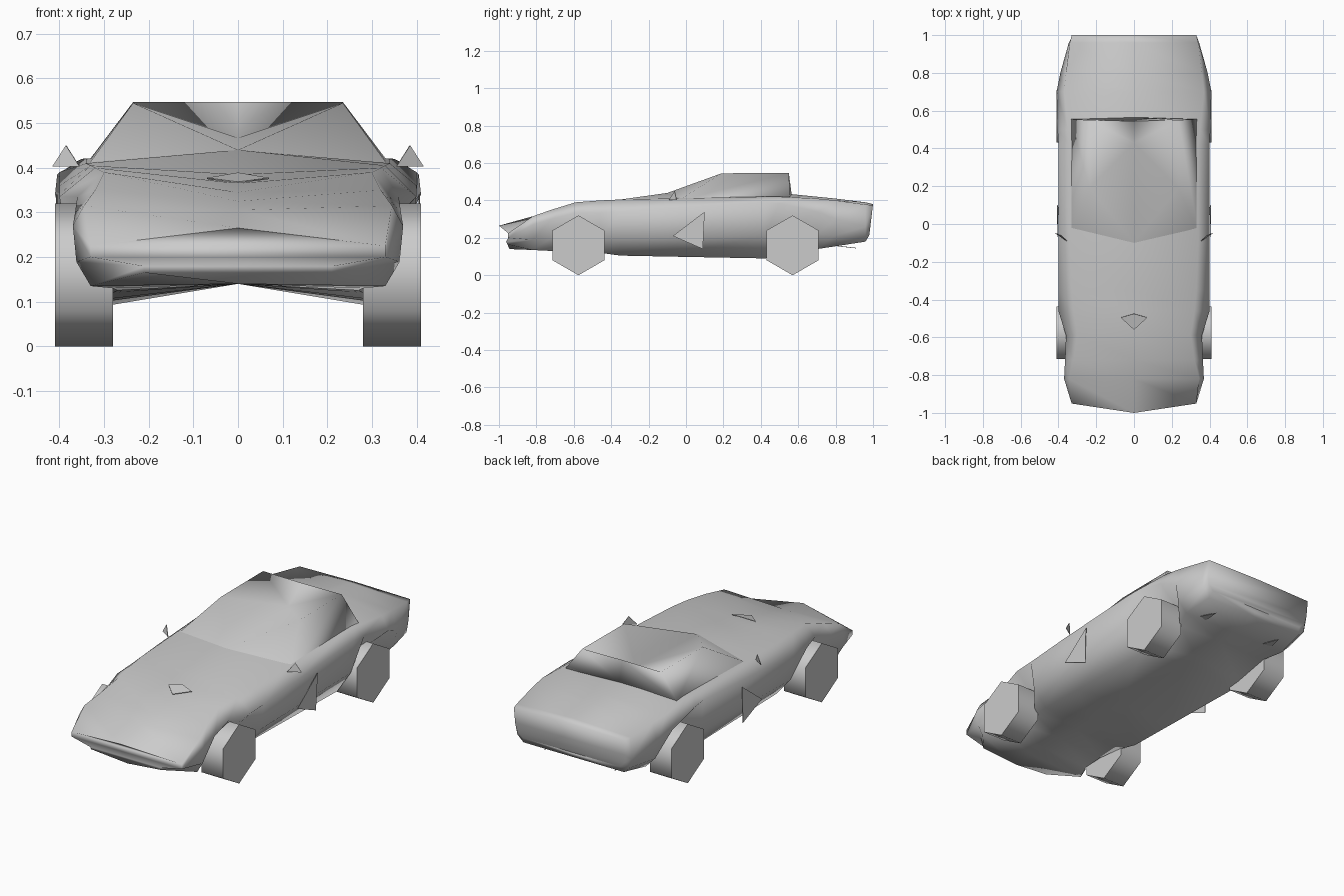
import bpy, bmesh, math
from mathutils import Matrix, Vector

default_cube = bpy.data.objects.get("Cube")
if default_cube:
    bpy.data.objects.remove(default_cube, do_unlink=True)

# Single paint colour
paint = bpy.data.materials.new("light grey paint")
paint.use_nodes = True
grey = (0.6, 0.6, 0.6, 1)
paint.diffuse_color = grey
paint.node_tree.nodes["Principled BSDF"].inputs["Base Color"].default_value = grey


def finish(name, bm, sharp_angle):
    """Turn a bmesh into a smooth shaded object with sharp edges above an angle."""
    bmesh.ops.remove_doubles(bm, verts=bm.verts, dist=0.0005)
    bmesh.ops.recalc_face_normals(bm, faces=bm.faces)
    for face in bm.faces:
        face.smooth = True
    for edge in bm.edges:
        edge.smooth = edge.calc_face_angle(math.pi) < math.radians(sharp_angle)
    mesh = bpy.data.meshes.new(name)
    bm.to_mesh(mesh)
    bm.free()
    mesh.materials.append(paint)
    obj = bpy.data.objects.new(name, mesh)
    bpy.context.scene.collection.objects.link(obj)
    return obj


def mirrored(point):
    return (-point[0], point[1], point[2])


def plate(name, points):
    """Thin flat plate through a few points."""
    bm = bmesh.new()
    bm.faces.new([bm.verts.new(p) for p in points])
    obj = finish(name, bm, 30)
    solid = obj.modifiers.new("thickness", "SOLIDIFY")
    solid.thickness = 0.003
    solid.offset = 0


def plate_pair(name, points):
    plate("left_" + name, points)
    plate("right_" + name, [mirrored(p) for p in points])


# Body: y, bottom x and z, side x and z, shoulder x and z, centre z
sections = [
    (-1.00, .21, .165, .33, .20, .33, .225, .265),
    (-.82, .33, .135, .37, .27, .345, .315, .305),
    (-.72, .28, .13, .365, .30, .32, .35, .325),
    (-.59, .27, .125, .36, .335, .30, .39, .345),
    (-.46, .28, .12, .40, .335, .32, .40, .365),
    (-.35, .30, .105, .40, .34, .33, .405, .385),
    (-.10, .30, .10, .40, .36, .34, .41, .44),
    (.42, .30, .09, .40, .39, .34, .42, .44),
    (.50, .28, .10, .405, .385, .35, .42, .44),
    (.70, .28, .14, .41, .34, .37, .41, .42),
    (.80, .32, .155, .39, .30, .36, .40, .41),
    (.96, .30, .18, .345, .26, .34, .378, .39),
    (1.0, .29, .215, .33, .29, .33, .375, .38),
]


def body_ring(section):
    y, bottom_x, bottom_z, side_x, side_z, top_x, top_z, centre_z = section
    arch = bottom_x < 0.29
    sill_x = bottom_x if arch else bottom_x + 0.8 * (side_x - bottom_x)
    sill_z = bottom_z + 0.4 * (side_z - bottom_z)
    half = [(bottom_x, bottom_z), (sill_x, sill_z), (side_x, side_z), (top_x, top_z)]
    # The belly is raised along the middle
    belly_z = 0.14 if y < 0.6 else bottom_z
    ring = [(0, belly_z)] + half + [(0, centre_z)]
    ring += [(-x, z) for x, z in reversed(half)]

    # Nose swept back to its corners and lower lip, tail tucked under
    def swept(x, z):
        if y < -0.99:
            return y + max(abs(x) * 0.15, (0.265 - z) * 0.45)
        return y - (0.38 - z) * 0.12 if y > 0.99 else y

    return [(x, swept(x, z), z) for x, z in ring]


bm = bmesh.new()
rings = [[bm.verts.new(p) for p in body_ring(s)] for s in sections]
for front, back in zip(rings, rings[1:]):
    for i in range(len(front)):
        j = (i + 1) % len(front)
        bm.faces.new((front[i], front[j], back[j], back[i]))
# End caps: strips across from left to right
for ring in (rings[0], rings[-1]):
    bm.faces.new((ring[0], ring[1], ring[-1]))
    for i in range(1, 4):
        bm.faces.new((ring[i], ring[i + 1], ring[-i - 1], ring[-i]))
    bm.faces.new((ring[4], ring[5], ring[6]))
finish("body", bm, 100)

# Cabin: half described by named corners, then mirrored
corner = {
    "nose": (0, -.10, .44), "pillar": (.34, -.04, .40),
    "brow": (.235, .19, .545), "dip": (0, .43, .467),
    "rear": (.235, .55, .547), "rear_mid": (0, .545, .547),
    "foot": (.335, .555, .415), "foot_mid": (0, .565, .43),
}
panels = [
    "nose pillar brow", "nose brow dip", "brow rear dip", "dip rear rear_mid",
    "pillar foot rear brow", "rear foot foot_mid rear_mid", "nose foot_mid foot pillar",
]
bm = bmesh.new()
for panel in panels:
    points = [corner[key] for key in panel.split()]
    bm.faces.new([bm.verts.new(p) for p in points])
    bm.faces.new([bm.verts.new(mirrored(p)) for p in reversed(points)])
finish("cabin", bm, 100)

# Wheels: six-sided, a corner pointing up
turn = Matrix.Rotation(math.pi / 2, 4, "Y") @ Matrix.Rotation(math.pi / 6, 4, "Z")
for side, sx in (("left", 1), ("right", -1)):
    for end, y in (("front", -0.575), ("rear", 0.57)):
        bm = bmesh.new()
        place = Matrix.Translation(Vector((sx * 0.345, y, 0.16)))
        bmesh.ops.create_cone(bm, cap_ends=True, segments=6, radius1=0.16,
                              radius2=0.16, depth=0.13, matrix=place @ turn)
        finish(f"{side}_{end}_wheel", bm, 65)

# Small plates: bonnet badge plate, mirrors, side vents and rear blades
plate("bonnet_plate", [(0, -.475, .388), (-.07, -.495, .376), (0, -.56, .367), (.07, -.495, .376)])
plate_pair("mirror", [(.385, -.06, .45), (.355, -.09, .403), (.415, -.05, .403)])
plate_pair("side_vent", [(.404, -.07, .21), (.406, .10, .34), (.402, .09, .14)])
plate_pair("rear_blade", [(.19, .80, .158), (.24, .82, .155), (.21, .91, .145)])
